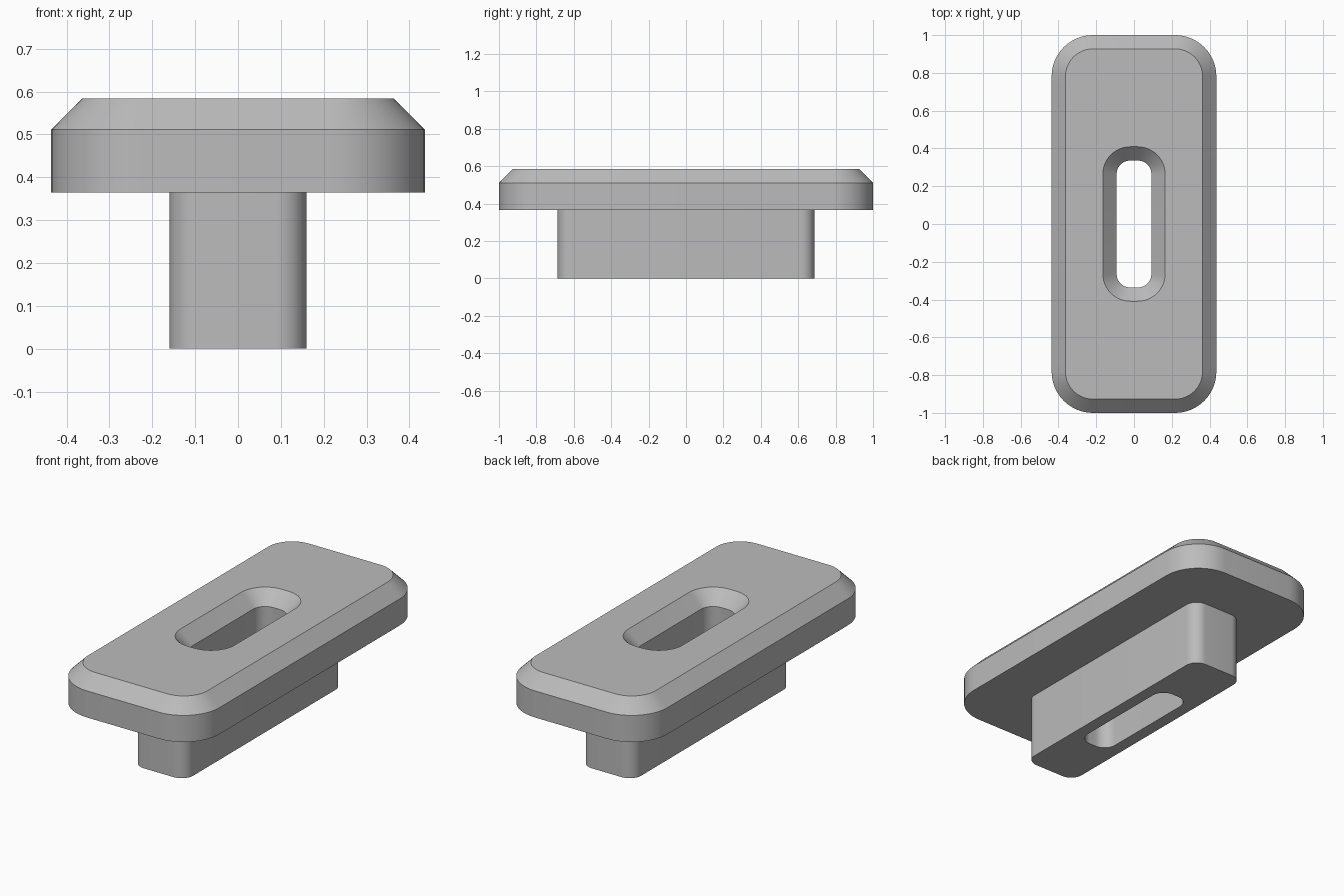
import bpy, bmesh, math

cube = bpy.data.objects.get("Cube")
if cube:
    bpy.data.objects.remove(cube, do_unlink=True)

SEGMENTS = 12  # steps per rounded corner


def rounded_ring(bm, hx, hy, r, z):
    """Vertices of a rounded rectangle at height z, counter-clockwise."""
    verts = []
    for i, (sx, sy) in enumerate(((1, 1), (-1, 1), (-1, -1), (1, -1))):
        for k in range(SEGMENTS + 1):
            a = math.pi / 2 * (i + k / SEGMENTS)
            verts.append(bm.verts.new((sx * (hx - r) + r * math.cos(a),
                                       sy * (hy - r) + r * math.sin(a), z)))
    return verts


# Section rings: half width, half length, corner radius, height
STEM_TOP, SHOULDER, TOP = 0.365, 0.511, 0.584
sections = [
    (0.16, 0.687, 0.07, 0.0),           # stem foot
    (0.16, 0.687, 0.07, STEM_TOP),      # stem meets plate
    (0.436, 1.0, 0.218, STEM_TOP),      # plate underside edge
    (0.436, 1.0, 0.218, SHOULDER),      # plate shoulder
    (0.363, 0.927, 0.145, TOP),         # chamfered top edge
    (0.165, 0.409, 0.145, TOP),         # slot mouth
    (0.092, 0.336, 0.072, SHOULDER),    # bottom of slot chamfer
    (0.092, 0.336, 0.072, 0.0),         # slot exit under the stem
]

# Loft the rings into one closed body with the slot running through it
bm = bmesh.new()
rings = [rounded_ring(bm, *s) for s in sections]
for i, lower in enumerate(rings):
    upper = rings[(i + 1) % len(rings)]
    for k in range(len(lower)):
        n = (k + 1) % len(lower)
        bm.faces.new((lower[k], lower[n], upper[n], upper[k]))
bmesh.ops.recalc_face_normals(bm, faces=bm.faces)

mesh = bpy.data.meshes.new("slotted_plate")
bm.to_mesh(mesh)
bm.free()
body = bpy.data.objects.new("slotted_plate", mesh)
bpy.context.collection.objects.link(body)

# Plain grey
grey = bpy.data.materials.new("grey")
grey.use_nodes = True
color = (0.5, 0.5, 0.5, 1.0)
grey.diffuse_color = color
grey.node_tree.nodes["Principled BSDF"].inputs["Base Color"].default_value = color
mesh.materials.append(grey)

# Smooth rounded corners, crisp chamfer edges
bpy.ops.object.select_all(action='DESELECT')
body.select_set(True)
bpy.context.view_layer.objects.active = body
bpy.ops.object.shade_smooth_by_angle(angle=math.radians(30))
